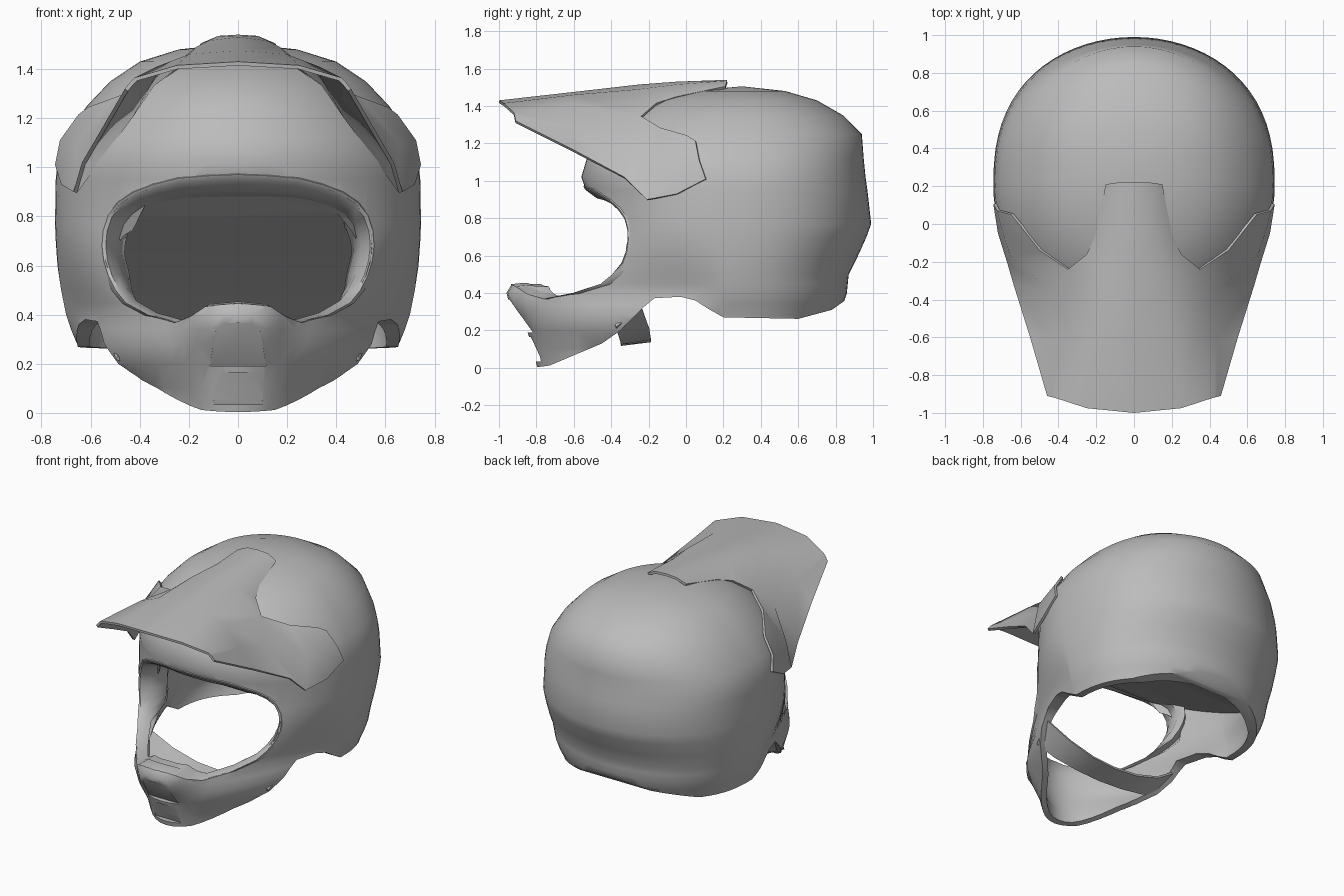
import bpy, bmesh, math

if "Cube" in bpy.data.objects:
    bpy.data.objects.remove(bpy.data.objects["Cube"])

grey = bpy.data.materials.new("matte_grey")
grey.diffuse_color = (0.5, 0.5, 0.5, 1)
grey.use_nodes = True
grey.node_tree.nodes["Principled BSDF"].inputs["Base Color"].default_value = grey.diffuse_color

# shell levels: z, front y, widest y, back y, half width, front sharpness
LEVELS = [
    (-.02, -.79, .20, .70, .55, 1.9), (.10, -.82, .20, .75, .60, 1.95),
    (.20, -.85, .20, .78, .635, 1.45), (.28, -.87, .20, .81, .655, 1.4),
    (.34, -.88, .20, .84, .68, 1.7), (.40, -.89, .20, .86, .70, 2.0),
    (.45, -.86, .20, .865, .71, 1.9), (.50, -.80, .20, .87, .72, 1.7),
    (.60, -.66, .20, .92, .735, 1.3), (.70, -.57, .20, .965, .742, 1.05),
    (.77, -.54, .20, .99, .745, 1.0), (.95, -.535, .20, .97, .742, 1.0),
    (1.02, -.56, .20, .96, .735, 1.0), (1.12, -.53, .20, .95, .705, 1.05),
    (1.25, -.46, .20, .94, .615, 1.1), (1.35, -.35, .22, .84, .52, 1.1),
    (1.43, -.18, .25, .70, .40, 1.0), (1.48, .02, .27, .53, .24, 1.0)]


def level_at(z):
    for a, b in zip(LEVELS, LEVELS[1:]):
        if z <= b[0]:
            f = max(0, (z - a[0]) / (b[0] - a[0]))
            return [p + (q - p) * f for p, q in zip(a, b)]
    return list(LEVELS[-1])


def smooth(v):
    v = min(1, max(0, v))
    return v * v * (3 - 2 * v)


def nose(x, z):
    return .07 * smooth((z - .2) / .17) * smooth((.24 - abs(x)) / .11) * smooth((.66 - z) / .14)


def front_y(x, z):
    _, yf, yc, _, w, p = level_at(z)
    c = math.sqrt(max(.02, 1 - (x / w) ** 2))
    return yc - (yc - yf) * c ** p - nose(x, z)


def make(name, verts, faces):
    me = bpy.data.meshes.new(name)
    me.from_pydata(verts, [], faces)
    me.materials.append(grey)
    ob = bpy.data.objects.new(name, me)
    bpy.context.collection.objects.link(ob)
    return ob


def fix_normals(ob, upward=False):
    bm = bmesh.new()
    bm.from_mesh(ob.data)
    bmesh.ops.recalc_face_normals(bm, faces=bm.faces[:])
    if upward and sum(f.normal.z for f in bm.faces) < 0:
        bmesh.ops.reverse_faces(bm, faces=bm.faces[:])
    bm.to_mesh(ob.data)
    bm.free()


def activate(ob):
    bpy.ops.object.select_all(action='DESELECT')
    ob.select_set(True)
    bpy.context.view_layer.objects.active = ob


def shade(ob, angle=35):
    activate(ob)
    bpy.ops.object.shade_smooth_by_angle(angle=math.radians(angle))


def loft_shell(name, inner=False):
    """Closed loft of the levels; the inner one is thin at the hem and thicker above."""
    n, verts, faces = 72, [], []
    for i, (z, yf, yc, yb, w, p) in enumerate(LEVELS):
        side = .05 + .09 * smooth((z - .28) / .25) if inner else 0
        ends = .055 + .035 * smooth((z - .2) / .25) if inner else 0
        if inner and i == 0:
            z = -.15
        for k in range(n):
            t = 2 * math.pi * k / n
            x, c = (w - side) * math.sin(t), math.cos(t)
            if c > 0:
                y = yc - (yc - yf - ends) * c ** p
                if not inner:
                    y -= nose(x, z)
            else:
                y = yc + (yb - yc - ends) * abs(c) ** .8
            verts.append((x, y, z))
    rows = len(LEVELS)
    for r in range(rows - 1):
        for k in range(n):
            a, b = r * n + k, r * n + (k + 1) % n
            faces.append((a, b, b + n, a + n))
    verts.append((0, .3, 1.505))
    top = (rows - 1) * n
    faces += [(top + k, top + (k + 1) % n, rows * n) for k in range(n)]
    faces.append(tuple(range(n))[::-1])
    ob = make(name, verts, faces)
    fix_normals(ob)
    return ob


def prism(name, near, far):
    n = len(near)
    faces = [tuple(range(n)), tuple(range(n, 2 * n))]
    faces += [(k, (k + 1) % n, n + (k + 1) % n, n + k) for k in range(n)]
    ob = make(name, near + far, faces)
    fix_normals(ob)
    return ob


def side_prism(name, outline):
    return prism(name, [(-1, y, z) for y, z in outline], [(1, y, z) for y, z in outline])


def cut(ob, cutter):
    cutter.hide_render = True
    activate(ob)
    m = ob.modifiers.new("cut", 'BOOLEAN')
    m.operation, m.solver, m.object = 'DIFFERENCE', 'EXACT', cutter
    bpy.ops.object.modifier_apply(modifier=m.name)
    bpy.data.objects.remove(cutter)


# outer shell, hollowed below a lining that slopes from the brow to the nape
shell = loft_shell("shell")
cavity = loft_shell("head_cavity", inner=True)
cut(cavity, side_prism("lining", [(-1.4, .93), (-.5, .90), (-.2, .78), (.13, .63), (.45, .48),
                                  (.76, .29), (1.3, .0), (1.3, 2), (-1.4, 2)]))
cut(shell, cavity)

# lower edge in side profile
cut(shell, side_prism("neck_cutter", [
    (-1.3, -.3), (-1.3, .003), (-.8, .003), (-.73, .012), (-.45, .13), (-.35, .2),
    (-.22, .33), (-.17, .372), (-.03, .38), (.05, .36), (.12, .315), (.2, .27),
    (.6, .262), (.78, .31), (.85, .36), (1.3, .5), (1.3, -.3)]))

# eye port, stopping at the lining
half = [(0, .96), (.12, .955), (.24, .945), (.34, .92), (.42, .89), (.48, .85), (.52, .80),
        (.54, .74), (.545, .68), (.538, .62), (.52, .56), (.49, .50), (.45, .45), (.36, .40),
        (.25, .37), (.19, .395), (.13, .435), (0, .447)]
port = half + [(-x, z) for x, z in half[-2:0:-1]]


def port_depth(x, z):
    return max(front_y(x, z) + .08, -.13 - max(0, z - .74) * 2.2)


cut(shell, prism("port_cutter", [(x, -1.4, z) for x, z in port],
                 [(x, port_depth(x, z), z) for x, z in port]))

# two shallow chin vents
for top, bottom, wt, wb in ((.365, .19, .10, .135), (.165, .035, .125, .115)):
    quad = [(-wt, top), (wt, top), (wb, bottom), (-wb, bottom)]
    cut(shell, prism("vent_cutter", [(x, -1.3, z) for x, z in quad],
                     [(x * .85, front_y(0, z) + (.01 if z == top else .035), z) for x, z in quad]))
shade(shell, 50)

# padded rim around the eye port, widening into cheek pads at the sides
section = [(-.6, .03), (-.2, -.006), (.15, 0), (1, .06), (1.6, .19), (1.2, .24), (-.6, .12)]
verts, faces = [], []
for x, z in port:
    cheek = smooth((z - .45) / .1)
    for k, dy in section:
        dz = z - .67
        kz = min(k, 1)
        dy = dy if cheek else min(dy, .085)
        xx = x * (1 - .08 * (kz + (k - kz) * cheek * 1.5))
        zz = .67 + dz * (1 - (.18 if dz > 0 else .03) * kz)
        y = front_y(xx, zz) if k < 0 and z > .5 else front_y(x, z)
        verts.append((xx, y + dy, zz - (.05 * (k - kz) if dz > 0 else 0)))
m, n = len(section), len(port)
for i in range(n):
    for j in range(m):
        a, b = i * m, (i + 1) % n * m
        faces.append((a + j, a + (j + 1) % m, b + (j + 1) % m, b + j))
rim = make("eye_port_rim", verts, faces)
fix_normals(rim)
shade(rim, 50)


def sheet(name, points, quads, thickness):
    """Half sheet, mirrored across x and thickened below."""
    ob = make(name, points, quads)
    fix_normals(ob, upward=True)
    activate(ob)
    mir = ob.modifiers.new("mirror", 'MIRROR')
    mir.use_clip = True
    sol = ob.modifiers.new("thickness", 'SOLIDIFY')
    sol.thickness, sol.offset = thickness, -1
    for mod in ("mirror", "thickness"):
        bpy.ops.object.modifier_apply(modifier=mod)
    shade(ob, 40)


# visor: roof with a raised tail, and side wings
visor = [
    (0, -1, 1.43), (.25, -.975, 1.415), (.42, -.92, 1.365), (.44, -.915, 1.345), (.46, -.91, 1.32),
    (0, -.6, 1.475), (.2, -.6, 1.46), (.33, -.6, 1.41), (.44, -.61, 1.29), (.55, -.6, 1.165),
    (0, -.25, 1.515), (.17, -.25, 1.49), (.35, -.24, 1.345), (.44, -.35, 1.215), (.635, -.33, 1.02),
    (0, -.05, 1.53), (.12, -.05, 1.515), (.20, -.05, 1.45),
    (0, .22, 1.54), (.08, .22, 1.535), (.15, .21, 1.505),
    (.50, -.14, 1.285), (.655, -.17, 1.10), (.67, -.21, .90),
    (.61, .0, 1.245), (.70, -.03, 1.10), (.72, -.05, .93),
    (.65, .05, 1.215), (.725, .07, 1.11), (.745, .105, 1.01),
    (.25, -.16, 1.415)]
quads = [(r * 5 + c, r * 5 + c + 1, r * 5 + c + 6, r * 5 + c + 5) for r in (0, 1) for c in range(4)]
quads += [(10, 11, 16, 15), (11, 12, 30), (11, 30, 17, 16), (15, 16, 19, 18), (16, 17, 20, 19)]
wing = [(12, 13, 14), (21, 22, 23), (24, 25, 26), (27, 28, 29)]
quads += [(a[c], a[c + 1], b[c + 1], b[c]) for a, b in zip(wing, wing[1:]) for c in (0, 1)]
sheet("visor", visor, quads, .016)

# chin strap slung between the cheeks
strap = [(.49, -.38, .23), (.36, -.36, .17), (.18, -.35, .14), (0, -.35, .132),
         (.52, -.24, .33), (.36, -.20, .22), (.18, -.19, .165), (0, -.19, .152)]
sheet("chin_strap", strap, [(i, i + 1, i + 5, i + 4) for i in range(3)], .015)
